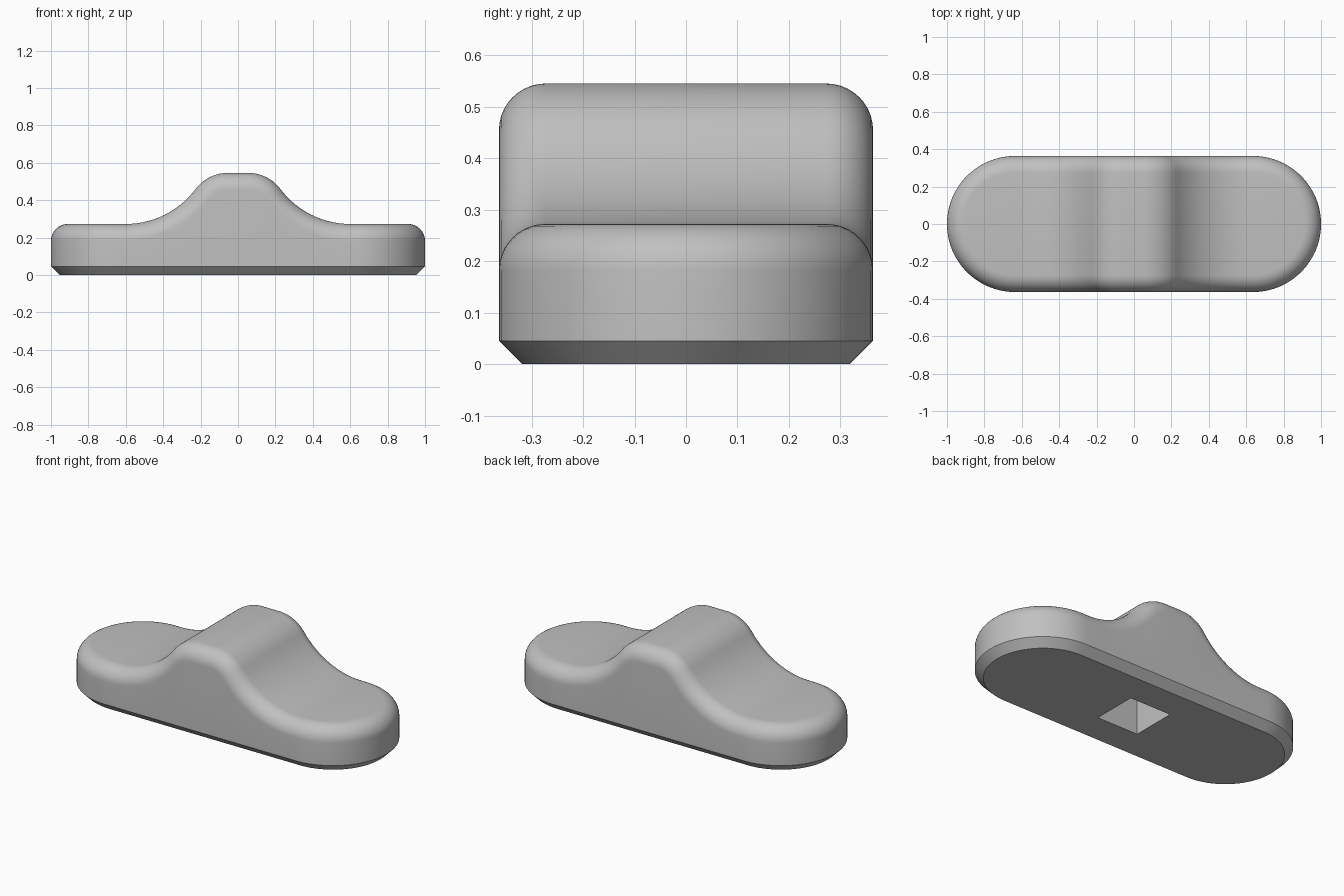
import bpy, bmesh
from math import sin, cos, asin, pi
from mathutils import Vector

cube = bpy.data.objects.get("Cube")
if cube:
    bpy.data.objects.remove(cube, do_unlink=True)

HALF_WIDTH, CHAMFER, FILLET = 0.3636, 0.0455, 0.0909
BASE_H, PEAK_H = 0.2727, 0.5455
END_X = 1 - HALF_WIDTH              # centre of each rounded end
CREST_X, CREST_R = 0.055, 0.215     # convex arc of the ridge
FOOT_X = 0.6                        # where the ridge meets the flat
POCKET, POCKET_DEPTH = 0.2727, 0.3636
ARC_STEPS, END_STEPS, FILLET_STEPS = 14, 40, 10

grey = bpy.data.materials.new("light grey")
grey.use_nodes = True
colour = (0.53, 0.53, 0.53, 1)
grey.diffuse_color = colour
grey.node_tree.nodes["Principled BSDF"].inputs["Base Color"].default_value = colour

# Ridge profile: crest arc and foot arc meeting tangentially, as (point, normal)
rise, run = PEAK_H - BASE_H, FOOT_X - CREST_X
radius_sum = (run ** 2 + rise ** 2) / (2 * rise)
foot_r = radius_sum - CREST_R
slope = asin(run / radius_sum)
half = []
for i in range(ARC_STEPS + 1):
    t = slope * i / ARC_STEPS
    n = Vector((sin(t), 0, cos(t)))
    half.append((Vector((CREST_X, 0, PEAK_H - CREST_R)) + n * CREST_R, n))
for i in range(1, ARC_STEPS + 1):
    t = slope * (1 - i / ARC_STEPS)
    n = Vector((sin(t), 0, cos(t)))
    half.append((Vector((FOOT_X, 0, BASE_H + foot_r)) - n * foot_r, n))
UP = Vector((0, 0, 1))
half.append((Vector((END_X, 0, BASE_H)), UP))
flip = lambda v: Vector((-v.x, v.y, v.z))
profile = [(flip(p), flip(n)) for p, n in reversed(half)] + half


def end_arc(x, start):
    """Stations round one rounded end, without its two corner stations."""
    angles = [start + pi * i / END_STEPS for i in range(1, END_STEPS)]
    return [(Vector((x, 0, BASE_H)), UP, Vector((cos(a), sin(a), 0))) for a in angles]


# Stations round the outline: axis point, surface normal, outward direction
front, back = Vector((0, -1, 0)), Vector((0, 1, 0))
stations = [(p, n, front) for p, n in profile]
stations += end_arc(END_X, -pi / 2)
stations += [(p, n, back) for p, n in reversed(profile)]
stations += end_arc(-END_X, pi / 2)

# Rings from the chamfered bottom up over the rolled top edge
bm = bmesh.new()
rings = []
for z, inset in ((0, CHAMFER), (CHAMFER, 0)):
    rings.append([bm.verts.new(Vector((p.x, 0, z)) + o * (HALF_WIDTH - inset))
                  for p, n, o in stations])
for k in range(FILLET_STEPS + 1):
    a = pi / 2 * k / FILLET_STEPS
    rings.append([bm.verts.new(p + o * (HALF_WIDTH - FILLET + FILLET * cos(a))
                               + n * FILLET * (sin(a) - 1))
                  for p, n, o in stations])
count = len(stations)
for low, high in zip(rings, rings[1:]):
    for i in range(count):
        j = (i + 1) % count
        bm.faces.new((low[i], low[j], high[j], high[i]))

# Underside, ridge strips and the two flat end caps
bm.faces.new(reversed(rings[0]))
top, m = rings[-1], len(profile)
back_start = m + END_STEPS - 1
back_end = back_start + m - 1
for i in range(m - 1):
    bm.faces.new((top[i], top[i + 1], top[back_end - i - 1], top[back_end - i]))
bm.faces.new(top[m - 1:back_start + 1])
bm.faces.new(top[back_end:] + top[:1])
bmesh.ops.recalc_face_normals(bm, faces=bm.faces)
mesh = bpy.data.meshes.new("ridged_body")
bm.to_mesh(mesh)
bm.free()
mesh.materials.append(grey)
body = bpy.data.objects.new("ridged_body", mesh)
bpy.context.collection.objects.link(body)

# Square pocket in the underside
bpy.ops.mesh.primitive_cube_add(size=1)
cutter = bpy.context.object
cutter.name = "pocket_cutter"
cutter.scale = (POCKET, POCKET, POCKET_DEPTH * 2)
cutter.hide_render = True
cutter.data.materials.append(grey)
bpy.ops.object.select_all(action='DESELECT')
body.select_set(True)
bpy.context.view_layer.objects.active = body
cut = body.modifiers.new("pocket", 'BOOLEAN')
cut.operation, cut.solver, cut.object = 'DIFFERENCE', 'EXACT', cutter
bpy.ops.object.modifier_apply(modifier=cut.name)
bpy.data.objects.remove(cutter, do_unlink=True)
bpy.ops.object.shade_smooth_by_angle(angle=pi / 6)
